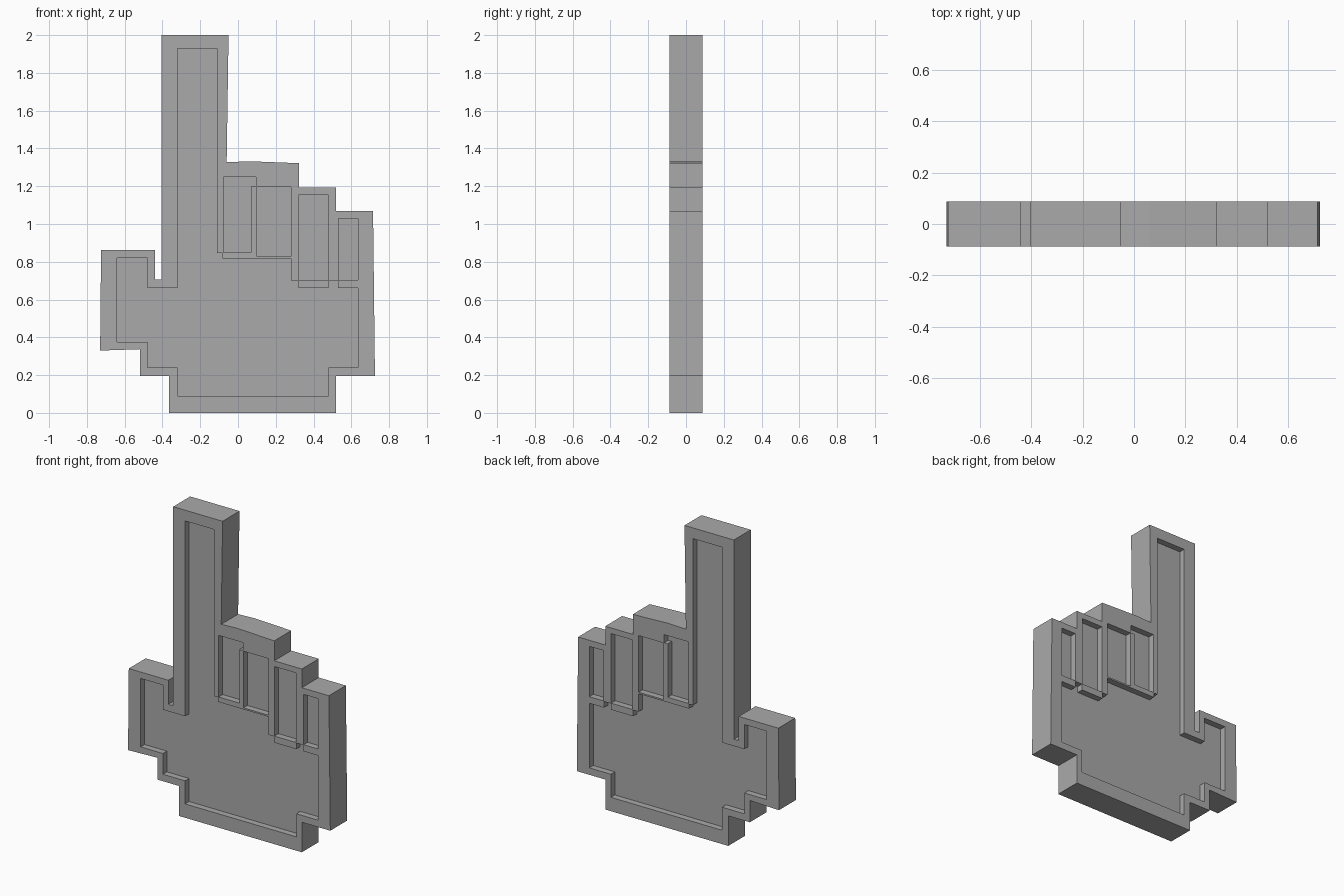
import bpy, bmesh

cube = bpy.data.objects.get("Cube")
if cube:
    bpy.data.objects.remove(cube, do_unlink=True)

HALF = 0.087    # half thickness of the hand
FLOOR = 0.046   # half thickness at the pocket floors

gray = bpy.data.materials.new("plain gray")
gray.use_nodes = True
color = (0.4, 0.4, 0.4, 1)
gray.diffuse_color = color
gray.node_tree.nodes["Principled BSDF"].inputs["Base Color"].default_value = color


def add_prism(bm, outline, y0, y1):
    """Extrude an x-z outline from y0 to y1."""
    face = bm.faces.new([bm.verts.new((x, y0, z)) for x, z in outline])
    side = bmesh.ops.extrude_face_region(bm, geom=[face])["geom"]
    moved = [v for v in side if isinstance(v, bmesh.types.BMVert)]
    bmesh.ops.translate(bm, verts=moved, vec=(0, y1 - y0, 0))


def make_object(name, prisms):
    bm = bmesh.new()
    for prism in prisms:
        add_prism(bm, *prism)
    bmesh.ops.recalc_face_normals(bm, faces=bm.faces)
    mesh = bpy.data.meshes.new(name)
    bm.to_mesh(mesh)
    bm.free()
    mesh.materials.append(gray)
    obj = bpy.data.objects.new(name, mesh)
    bpy.context.collection.objects.link(obj)
    return obj


def box(x0, x1, z0, z1):
    return [(x0, z0), (x1, z0), (x1, z1), (x0, z1)]


# Stepped silhouette: pointing finger, folded fingers, wrist, thumb
silhouette = [
    (-.405, 2), (-.05, 2), (-.06, 1.327), (.06, 1.332), (.322, 1.322),
    (.322, 1.192), (.52, 1.192), (.52, 1.07), (.715, 1.07), (.725, .195),
    (.52, .195), (.52, 0), (-.365, 0), (-.365, .195), (-.52, .195),
    (-.52, .337), (-.73, .33), (-.725, .862), (-.44, .862), (-.44, .705),
    (-.405, .705)]

# Pocket across thumb, pointing finger and palm
palm = [
    (-.64, .82), (-.48, .82), (-.48, .66), (-.32, .66), (-.32, 1.93),
    (-.11, 1.93), (-.11, .847), (-.082, .847), (-.082, .817), (.28, .817),
    (.28, .70), (.32, .70), (.32, .66), (.48, .66), (.48, .70), (.53, .70),
    (.53, .66), (.635, .66), (.635, .24), (.48, .24), (.48, .09),
    (-.32, .09), (-.32, .24), (-.48, .24), (-.48, .375), (-.64, .375)]

# Pockets in the four folded fingers
first_finger = [(-.078, .85), (.07, .85), (.07, 1.198), (.096, 1.198),
                (.096, 1.25), (-.078, 1.25)]
pockets = [palm, first_finger,
           box(.1, .28, .827, 1.195),
           box(.323, .477, .703, 1.155),
           box(.533, .635, .703, 1.03)]

hand = make_object("pointing_hand", [(silhouette, -HALF, HALF)])
cutter = make_object("pocket_cutter", [
    (p, s * FLOOR, s * (HALF + .05)) for p in pockets for s in (-1, 1)])
cutter.hide_render = True

# Carve the pockets into both sides
cut = hand.modifiers.new("pockets", "BOOLEAN")
cut.operation = "DIFFERENCE"
cut.solver = "EXACT"
cut.object = cutter
bpy.context.view_layer.objects.active = hand
bpy.ops.object.modifier_apply(modifier=cut.name)
bpy.data.objects.remove(cutter, do_unlink=True)
